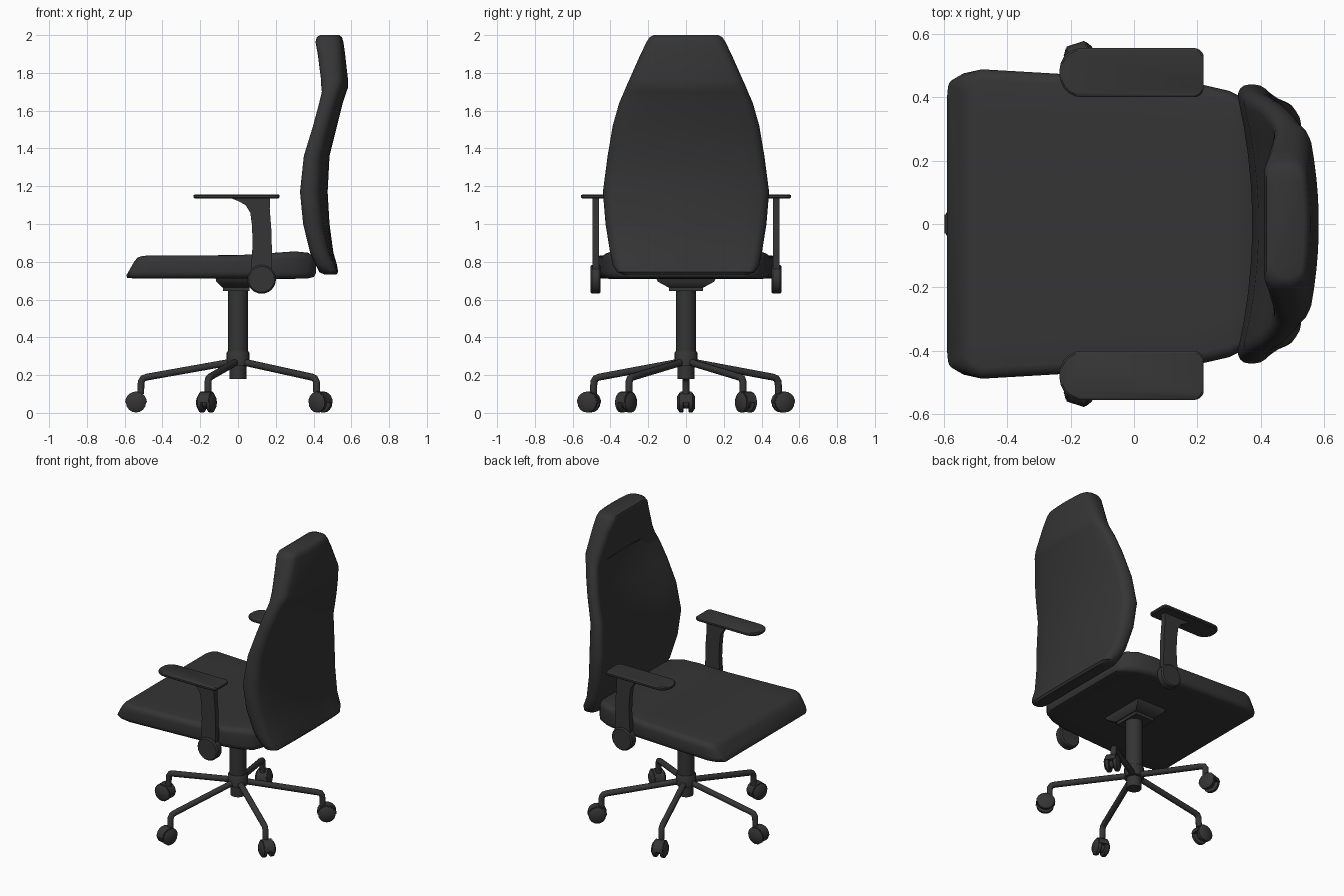
import bpy, bmesh, math
from mathutils import Matrix, Vector

if "Cube" in bpy.data.objects:
    bpy.data.objects.remove(bpy.data.objects["Cube"])

mat = bpy.data.materials.new("dark_grey")
mat.diffuse_color = (0.035, 0.035, 0.035, 1)
mat.use_nodes = True
mat.node_tree.nodes["Principled BSDF"].inputs["Base Color"].default_value = mat.diffuse_color


def finish(name, bm):
    bmesh.ops.recalc_face_normals(bm, faces=bm.faces)
    me = bpy.data.meshes.new(name)
    bm.to_mesh(me)
    bm.free()
    me.materials.append(mat)
    ob = bpy.data.objects.new(name, me)
    bpy.context.collection.objects.link(ob)
    return ob


def loft(name, rings):
    bm = bmesh.new()
    vs = [[bm.verts.new(p) for p in r] for r in rings]
    n = len(rings[0])
    for a, b in zip(vs, vs[1:]):
        for i in range(n):
            j = (i + 1) % n
            bm.faces.new((a[i], a[j], b[j], b[i]))
    bm.faces.new(vs[0])
    bm.faces.new(vs[-1])
    return finish(name, bm)


def section(w, h, r, span=9, arc=5):
    """Rounded rectangle with extra points along the two long sides."""
    r = min(r, h * 0.95)
    half = []
    for k in range(arc):
        t = -math.pi / 2 + math.pi / 2 * k / (arc - 1)
        half.append((w - r + r * math.cos(t), -h + r + r * math.sin(t)))
    for k in range(arc):
        t = math.pi / 2 * k / (arc - 1)
        half.append((w - r + r * math.cos(t), h - r + r * math.sin(t)))
    for k in range(1, span):
        half.append(((w - r) * (1 - 2 * k / span), h))
    return half + [(-a, -b) for a, b in half]


def lathe(name, profile, sides=24):
    return loft(name, [[(r * math.cos(2 * math.pi * i / sides),
                         r * math.sin(2 * math.pi * i / sides), z)
                        for i in range(sides)] for z, r in profile])


def mirror_y(ob):
    m = ob.modifiers.new("mirror", 'MIRROR')
    m.use_axis = (False, True, False)


# Seat cushion: sections along x (x, half width, bottom, top, front slope)
rings = []
for x, w, zb, zt, sh in [
        (-.57, .43, .73, .80, .02), (-.56, .455, .715, .822, .028),
        (-.53, .475, .712, .83, .02), (-.48, .488, .712, .833, 0),
        (0, .46, .712, .835, 0), (.2, .443, .71, .848, 0),
        (.3, .42, .71, .855, 0), (.37, .385, .712, .848, 0),
        (.402, .345, .72, .83, 0), (.413, .31, .74, .81, 0)]:
    h = (zt - zb) / 2
    rings.append([(x + sh * b / h, a, (zb + zt) / 2 + b)
                  for a, b in section(w, h, .035)])
loft("seat", rings)

# Backrest: sections along z
# (z, half width, front edge x, back edge x, front hollow, back bulge)
rings = []
for z, w, xf, xb, bf, bb in [
        (.732, .33, .46, .515, 0, .005), (.745, .365, .43, .525, 0, .005),
        (.78, .387, .41, .51, .015, .015), (.85, .402, .375, .475, .03, .03),
        (1.0, .426, .335, .44, .05, .045), (1.17, .44, .318, .425, .055, .05),
        (1.36, .415, .338, .435, .055, .05), (1.52, .388, .388, .475, .05, .05),
        (1.64, .354, .42, .51, .045, .045), (1.70, .328, .435, .53, .035, .045),
        (1.72, .32, .44, .54, .004, .042), (1.76, .302, .44, .55, 0, .033),
        (1.9, .24, .422, .545, 0, .022), (1.965, .208, .41, .54, 0, .018),
        (1.99, .192, .418, .535, 0, .015), (2.0, .17, .435, .525, 0, .01)]:
    ring = []
    for a, b in section(w, (xb - xf) / 2, .045):
        s = 1 - (a / w) ** 2
        ring.append(((xf + xb) / 2 + b + s * (bf if b < 0 else bb), a, z))
    rings.append(ring)
loft("backrest", rings)


# Armrest pad: rounded plate, larger radius at the front
def pad_ring(z, inset):
    pts = []
    for cx, cy, r, a0 in [(.19, .525, .03, 0), (-.165, .485, .07, 90),
                          (-.165, .47, .07, 180), (.19, .43, .03, 270)]:
        for k in range(6):
            t = math.radians(a0 + 90 * k / 5)
            pts.append((cx + (r - inset) * math.cos(t),
                        cy + (r - inset) * math.sin(t), z))
    return pts


mirror_y(loft("armrest_pad", [pad_ring(1.135, .006), pad_ring(1.141, 0),
                              pad_ring(1.152, 0), pad_ring(1.157, .006)]))

# Armrest post: side profile extruded across y
post = [(-.04, 1.138), (.0, 1.122), (.04, 1.10), (.065, 1.06), (.073, 1.0),
        (.078, .9), (.07, .78), (.08, .70), (.17, .70), (.18, .78),
        (.178, .95), (.168, 1.08), (.17, 1.138)]
mirror_y(loft("armrest_post", [[(x, y, z) for x, z in post] for y in (.46, .495)]))

# Armrest pivot disc
disc = [(y, [(.125 + r * math.cos(t * math.pi / 12), y, .707 + r * math.sin(t * math.pi / 12))
             for t in range(24)]) for y, r in
        [(.452, .068), (.46, .076), (.498, .076), (.506, .068)]]
mirror_y(loft("armrest_pivot", [r for _, r in disc]))

# Tilt mechanism: stepped rectangular frustum under the seat
loft("tilt_mechanism", [[(sx * hx - .01, sy * hy, z) for sx, sy in
                         ((1, 1), (-1, 1), (-1, -1), (1, -1))] for z, hx, hy in
                        [(.645, .07, .09), (.665, .07, .09), (.665, .075, .095),
                         (.695, .105, .15), (.72, .11, .16)]])

# Gas column and hub
lathe("column", [(.30, .052), (.66, .052)])
lathe("hub", [(.18, .045), (.25, .045), (.252, .06), (.32, .06), (.326, .055)])

# Five legs with twin wheel casters
for i in range(5):
    ang = math.pi + i * 2 * math.pi / 5
    rot = Matrix.Rotation(ang, 4, 'Z')

    # Leg tube, bent down at the tip
    cu = bpy.data.curves.new(f"leg_{i + 1}", 'CURVE')
    cu.dimensions = '3D'
    cu.bevel_depth = .019
    cu.bevel_resolution = 3
    cu.use_fill_caps = True
    path = [(.03, .27), (.48, .19), (.502, .183), (.513, .165), (.515, .10)]
    sp = cu.splines.new('POLY')
    sp.points.add(len(path) - 1)
    for p, (r, z) in zip(sp.points, path):
        p.co = (*(rot @ Vector((r, 0, z))), 1)
    cu.materials.append(mat)
    bpy.context.collection.objects.link(bpy.data.objects.new(f"leg_{i + 1}", cu))

    # Wheels: two chamfered discs on a tangential axle
    place = rot @ Matrix.Translation((.54, 0, .055)) @ Matrix.Rotation(math.pi / 2, 4, 'X')
    for side, s in (("left", 1), ("right", -1)):
        ob = lathe(f"wheel_{i + 1}_{side}", [(s * .012, .048), (s * .016, .053),
                                             (s * .034, .053), (s * .047, .033)], 16)
        ob.matrix_world = place

    # Hood: half disc arching over the wheels
    arc = [math.pi * k / 10 for k in range(11)]
    hood = [(.058 * math.cos(t), .058 * math.sin(t)) for t in arc]
    hood += [(.03 * math.cos(t), .03 * math.sin(t)) for t in reversed(arc)]
    ob = loft(f"caster_hood_{i + 1}", [[(x, y, z) for x, y in hood] for z in (-.03, .03)])
    ob.matrix_world = place
    ob = lathe(f"axle_{i + 1}", [(-.03, .032), (.03, .032)], 12)
    ob.matrix_world = place

# Smooth shading with sharp edges kept
bpy.ops.object.select_all(action='DESELECT')
for ob in bpy.context.scene.objects:
    if ob.type == 'MESH':
        ob.select_set(True)
        bpy.context.view_layer.objects.active = ob
bpy.ops.object.shade_smooth_by_angle(angle=math.radians(40))
